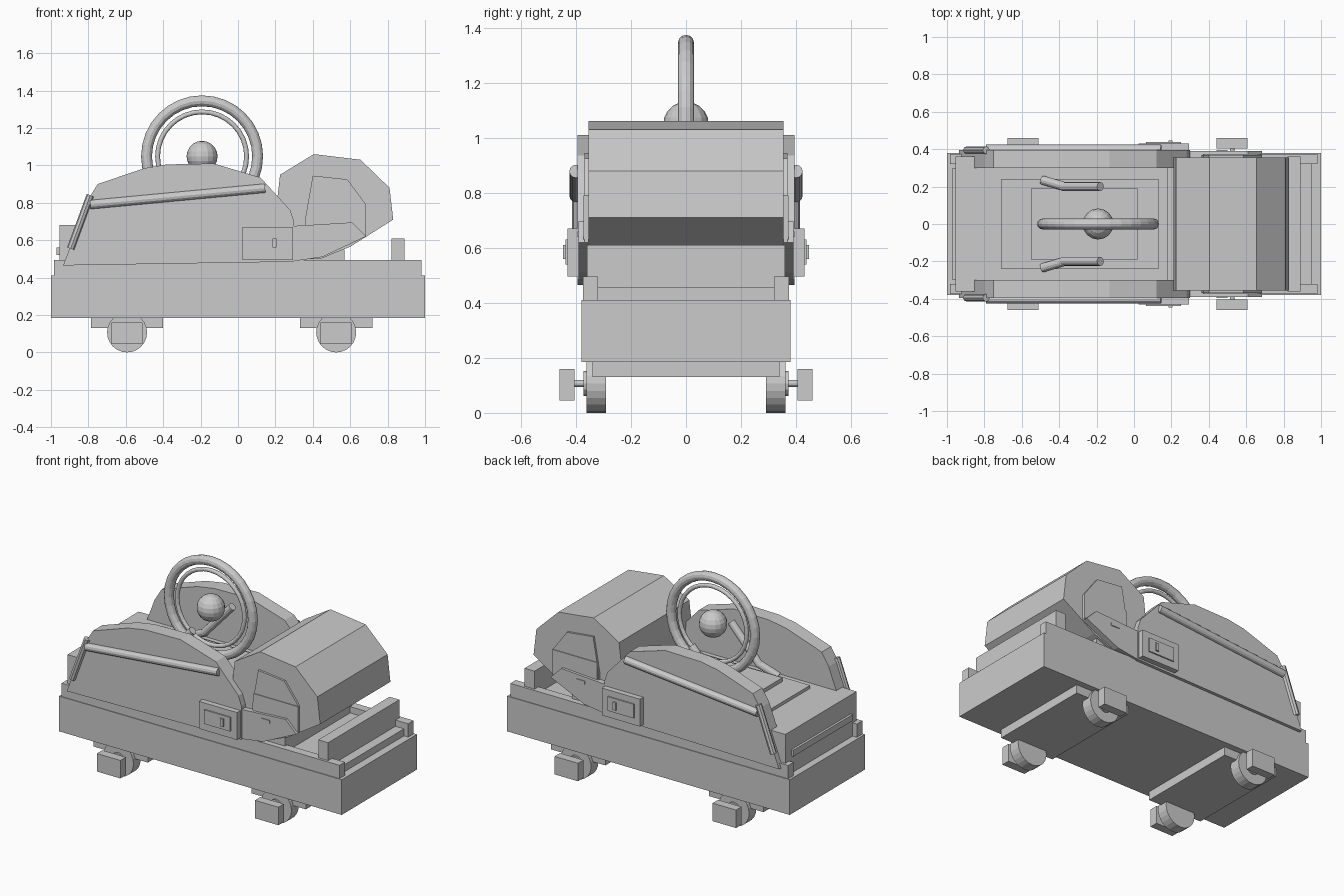
import bpy, bmesh, math
from mathutils import Vector

if "Cube" in bpy.data.objects:
    bpy.data.objects.remove(bpy.data.objects["Cube"])


def finish(name, bm):
    bmesh.ops.recalc_face_normals(bm, faces=bm.faces)
    me = bpy.data.meshes.new(name)
    bm.to_mesh(me)
    bm.free()
    ob = bpy.data.objects.new(name, me)
    bpy.context.collection.objects.link(ob)
    return ob


def box(name, x0, x1, y0, y1, z0, z1):
    bm = bmesh.new()
    bmesh.ops.create_cube(bm, size=1)
    for v in bm.verts:
        v.co = ((x0 + x1) / 2 + v.co.x * (x1 - x0),
                (y0 + y1) / 2 + v.co.y * (y1 - y0),
                (z0 + z1) / 2 + v.co.z * (z1 - z0))
    return finish(name, bm)


def plate(name, pts, y0, y1):
    """Extrude an x-z outline from y0 to y1."""
    bm = bmesh.new()
    f = bm.faces.new([bm.verts.new((x, y0, z)) for x, z in pts])
    ext = bmesh.ops.extrude_face_region(bm, geom=[f], use_keep_orig=True)
    for v in ext['geom']:
        if isinstance(v, bmesh.types.BMVert):
            v.co.y = y1
    return finish(name, bm)


def rod(name, a, b, r, n=12):
    a, b = Vector(a), Vector(b)
    bm = bmesh.new()
    bmesh.ops.create_cone(bm, cap_ends=True, segments=n, radius1=r, radius2=r, depth=(b - a).length)
    q = (b - a).to_track_quat('Z', 'Y')
    for v in bm.verts:
        v.co = q @ v.co + (a + b) / 2
    return finish(name, bm)


def mirror(ob):
    """Mirror a part to the other side of y = 0."""
    m = ob.modifiers.new("mirror", 'MIRROR')
    m.use_axis = (False, True, False)
    m.use_clip = False
    return ob


# Chassis tray, rails and bumper
box("chassis", -1, 1, -.38, .38, .185, .41)
box("deck", -.95, .95, -.33, .33, .40, .455)
mirror(box("side_rail", -.985, .98, .32, .375, .40, .495))
box("front_bumper", .82, .89, -.36, .36, .41, .61)
box("rear_block", -.955, -.80, -.36, .36, .41, .68)
box("rear_trim", -.97, -.95, -.30, .30, .52, .56)

# Axle beams, wheels and pedals
for label, x in (("rear", -.593), ("front", .525)):
    box(label + "_axle_beam", x - .193, x + .193, -.34, .34, .13, .19)
    mirror(rod(label + "_wheel", (x, .29, .107), (x, .362, .107), .107, 24))
    mirror(rod(label + "_wheel_cap", (x, .36, .107), (x, .372, .107), .045, 12))
    mirror(rod(label + "_wheel_pin", (x, .36, .107), (x, .42, .107), .013))
    mirror(box(label + "_wheel_block", x - .083, x + .083, .405, .46, .045, .16))

# Thick cabin side walls
mirror(plate("cabin_side", [(-.935, .465), (-.80, .82), (-.75, .90), (-.50, .985), (-.38, 1.005),
                            (-.13, 1.01), (.12, .935), (.28, .76), (.30, .70), (.30, .485)], .30, .395))

# Stepped seat inside the cabin
box("seat_base", -.83, .18, -.30, .30, .41, .68)
box("seat_middle", -.71, .13, -.24, .24, .67, .70)
box("seat_cushion", -.55, .02, -.19, .19, .69, .725)

# Hand rails, bars and latches on the side walls
mirror(rod("hand_rail", (-.79, .40, .79), (.145, .40, .878), .024))
mirror(rod("rear_side_bar", (-.895, .395, .555), (-.79, .395, .84), .02, 8))
mirror(box("latch_box", .025, .295, .37, .43, .495, .67))
mirror(box("latch_panel", .065, .25, .42, .438, .54, .63))
mirror(box("latch_knob", .185, .207, .43, .447, .56, .61))

# Bent control levers
mirror(rod("lever_upper", (-.18, .20, .98), (-.38, .20, .76), .024))
mirror(rod("lever_lower", (-.37, .20, .765), (-.49, .235, .70), .024))

# Upright double ring and its hub
for name, R, r in (("outer_ring", .297, .029), ("inner_ring", .238, .013)):
    bpy.ops.mesh.primitive_torus_add(location=(-.192, 0, 1.048), rotation=(math.pi / 2, 0, 0),
                                     major_radius=R, minor_radius=r, major_segments=32, minor_segments=12)
    bpy.context.object.name = name
bpy.ops.mesh.primitive_uv_sphere_add(location=(-.192, 0, 1.048), radius=.083, segments=16, ring_count=10)
bpy.context.object.name = "ring_hub"

# Angular front hood on its support
plate("hood", [(.225, .95), (.405, 1.06), (.655, 1.03), (.81, .88), (.83, .71),
               (.60, .565), (.44, .50), (.24, .50), (.21, .82)], -.355, .355)
box("hood_support", .24, .57, -.34, .34, .41, .55)
mirror(plate("hood_side_panel", [(.36, .62), (.36, .72), (.40, .945), (.585, .925),
                                 (.685, .79), (.685, .62)], .35, .368))
mirror(plate("hood_side_inset", [(.37, .66), (.37, .79), (.685, .79), (.685, .63)], .36, .373))
mirror(plate("hood_side_arm", [(.28, .675), (.61, .695), (.685, .62), (.45, .51), (.28, .485)], .34, .39))
mirror(box("hood_catch", .44, .50, .385, .395, .64, .66))
